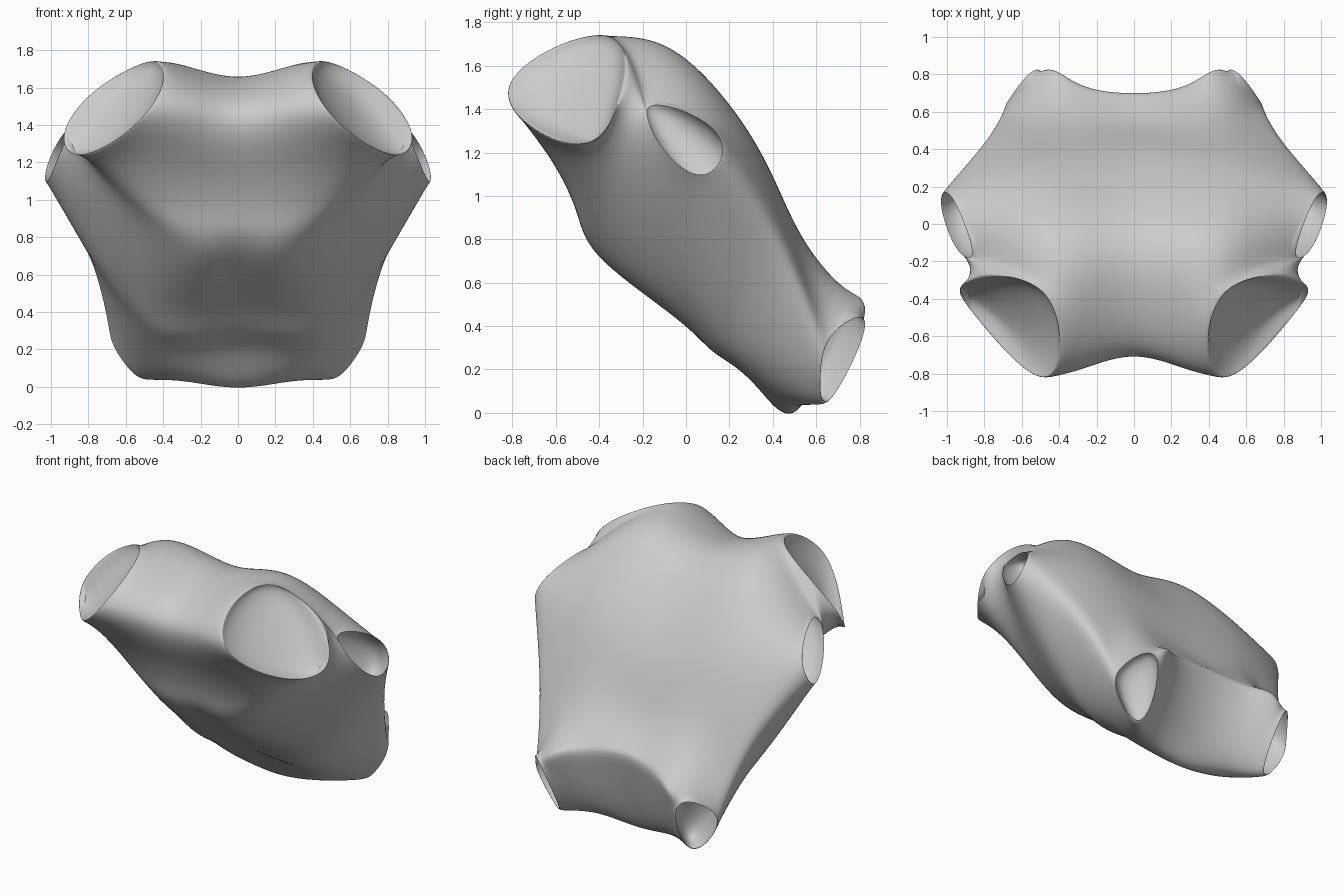
import bpy, bmesh

if "Cube" in bpy.data.objects:
    bpy.data.objects.remove(bpy.data.objects["Cube"])

# Rings run round the body: front lip, over the back to the rear rim, then forward underneath
mid = [(-.70, 1.46), (-.38, 1.64), (-.05, 1.61), (.22, 1.36), (.41, 1.06), (.54, .77), (.70, .57),
       (.51, .01), (.30, .16), (.13, .30), (-.05, .45), (-.38, .72), (-.50, .92), (-.60, 1.15)]
inner = [(.28, -.77, 1.50), (.30, -.40, 1.71), (.45, -.06, 1.67), (.50, .24, 1.36),
         (.46, .41, 1.06), (.40, .56, .77), (.30, .75, .53), (.28, .56, .05), (.40, .32, .16),
         (.48, .15, .32), (.50, -.02, .50), (.38, -.36, .76), (.50, -.48, .99), (.47, -.65, 1.22)]
outer = [(.46, -.815, 1.50), (.49, -.36, 1.735), (.81, -.16, 1.46), (.93, .18, 1.27),
         (.72, .46, .82), (.65, .65, .42), (.49, .82, .43), (.46, .65, .06), (.64, .58, .21),
         (.79, .37, .69), (.985, .10, 1.03), (.91, -.15, 1.22), (.90, -.31, 1.40), (.81, -.54, 1.24)]


def flip(ring):
    return [(-x, y, z) for x, y, z in ring]


# Body shell: five rings from left to right
bm = bmesh.new()
crease = bm.edges.layers.float.new("crease_edge")
rows = [[bm.verts.new(p) for p in ring] for ring in
        (flip(outer), flip(inner), [(0, y, z) for y, z in mid], inner, outer)]
for a, b in zip(rows, rows[1:]):
    for i in range(14):
        j = (i + 1) % 14
        bm.faces.new((a[i], a[j], b[j], b[i]))
    # Firm rear rim
    bm.edges.get((a[6], b[6]))[crease] = .6

# Side caps, with front, side and rear limb sockets among their quads
insets = {0: [(.10, .05)],
          2: [(.02, .0), (.04, .11)],
          5: [(.02, .0), (.03, .12)]}
sockets = []
for row in (rows[0], rows[-1]):
    for k in range(6):
        f = bm.faces.new((row[k], row[k + 1], row[12 - k], row[13 - k]))
        if k in insets:
            sockets.append((f, insets[k]))
bmesh.ops.recalc_face_normals(bm, faces=bm.faces[:])

# Hollow the sockets
for f, steps in sockets:
    for thickness, depth in steps:
        bmesh.ops.inset_individual(bm, faces=[f], thickness=thickness, depth=-depth)

mesh = bpy.data.meshes.new("torso_shell")
bm.to_mesh(mesh)
bm.free()
torso = bpy.data.objects.new("torso_shell", mesh)
bpy.context.collection.objects.link(torso)
sub = torso.modifiers.new("smooth", 'SUBSURF')
sub.levels = sub.render_levels = 1

# Move the cage so that the smoothed surface passes through the ring points
target = [v.co.copy() for v in mesh.vertices]
for _ in range(12):
    ev = torso.evaluated_get(bpy.context.evaluated_depsgraph_get())
    now = [ev.data.vertices[i].co.copy() for i in range(len(target))]
    for v, t, n in zip(mesh.vertices, target, now):
        v.co += (t - n) * .7
    mesh.update()
    torso.update_tag()
    bpy.context.view_layer.update()

sub.levels = sub.render_levels = 4
for p in mesh.polygons:
    p.use_smooth = True
